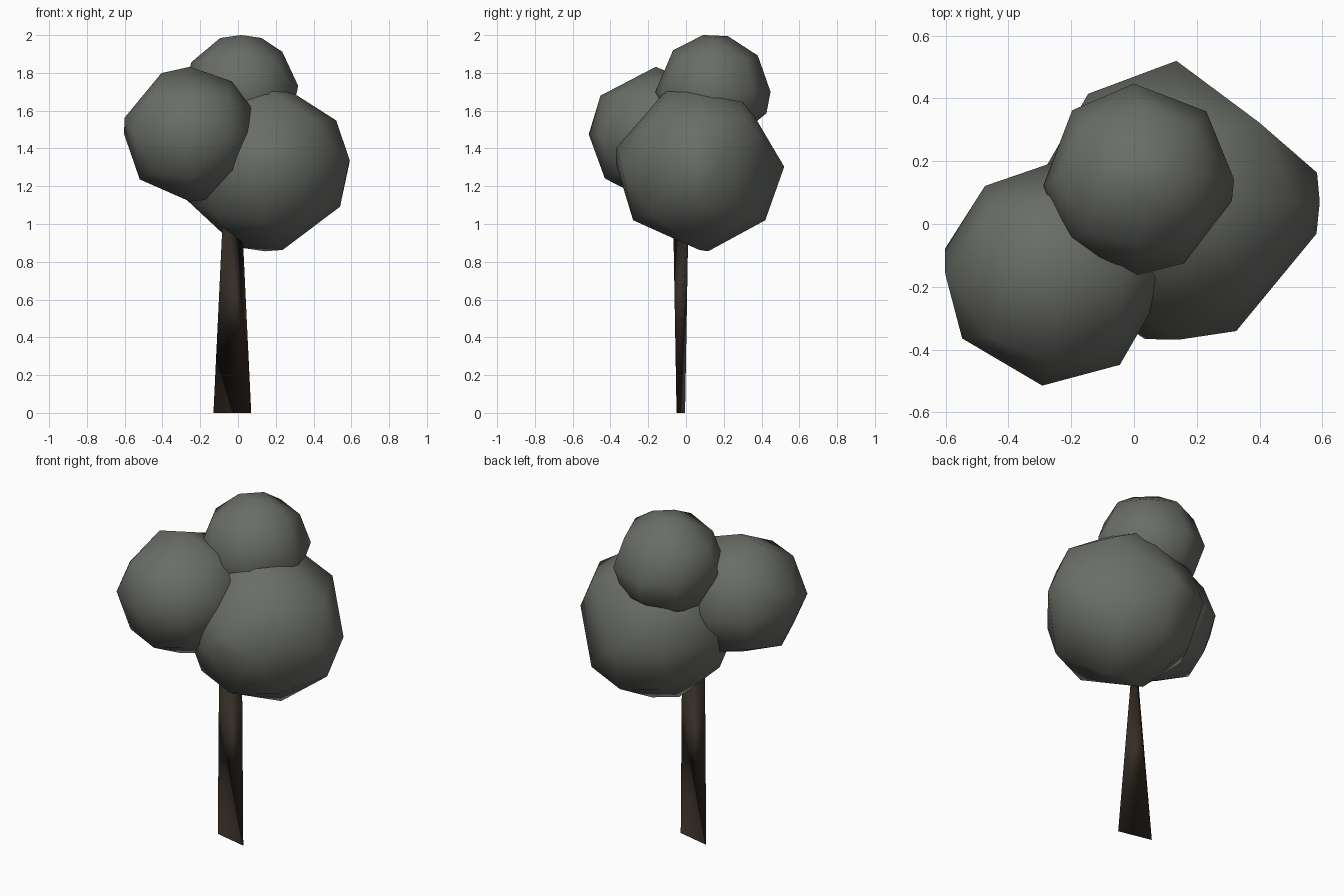
import bpy, bmesh
from math import radians, cos, sin
from itertools import product
from mathutils import Vector

if "Cube" in bpy.data.objects:
    bpy.data.objects.remove(bpy.data.objects["Cube"])


def material(name, colour):
    m = bpy.data.materials.new(name)
    m.diffuse_color = (*colour, 1)
    m.use_nodes = True
    m.node_tree.nodes["Principled BSDF"].inputs["Base Color"].default_value = m.diffuse_color
    return m


def hull_object(name, points, mat, merge=0.0):
    """Closed, smooth-shaded low-poly solid wrapped around a few points."""
    bm = bmesh.new()
    for p in points:
        bm.verts.new(p)
    if merge:
        bmesh.ops.remove_doubles(bm, verts=bm.verts[:], dist=merge)
    bmesh.ops.convex_hull(bm, input=bm.verts[:])
    loose = [v for v in bm.verts if not v.link_faces]
    bmesh.ops.delete(bm, geom=loose, context='VERTS')
    bmesh.ops.recalc_face_normals(bm, faces=bm.faces[:])
    for f in bm.faces:
        f.smooth = True
    me = bpy.data.meshes.new(name)
    bm.to_mesh(me)
    bm.free()
    me.materials.append(mat)
    ob = bpy.data.objects.new(name, me)
    bpy.context.collection.objects.link(ob)
    return ob


def leaf_clump(name, centre, r, front, side, top):
    """Rough ball: corner angles around the front, side and top outlines."""
    dirs = []
    for angles, (u, v) in ((front, (0, 2)), (side, (1, 2)), (top, (0, 1))):
        for a in angles:
            d = Vector((0, 0, 0))
            d[u], d[v] = cos(radians(a)), sin(radians(a))
            dirs.append(d)
    # one slightly sunken corner between each trio of outlines
    dirs += [Vector(s).normalized() * 0.98 for s in product((-1, 1), repeat=3)]
    c = Vector(centre)
    hull_object(name, [c + d * r for d in dirs], leaf, 0.22 * r)


leaf = material("leaf", (0.145, 0.153, 0.135))
bark = material("bark", (0.035, 0.026, 0.02))

# Foliage: large low clump, left clump, top clump
leaf_clump("large_foliage", (0.143, 0.07, 1.303), 0.45,
           (82, 33, 4, -28, -78, -109, 203, 165, 125),
           (11, -39, -84, -141, 167, 111, 61),
           (91, 12, -13, -66, -104, 130, 170, 215))
leaf_clump("left_foliage", (-0.255, -0.16, 1.475), 0.357,
           (115, 88, 52, 22, -20, -77, 222, 166),
           (90, 145, 180, 221, -95, -45, 0, 45),
           (128, 89, 40, -6, -54, -96, -145, 167))
leaf_clump("top_foliage", (0.015, 0.143, 1.70), 0.305,
           (111, 69, 44, 6, -35, -80, -130, 149, 190),
           (134, 100, 75, 39, -22, -80, -130, 180),
           (134, 93, 45, -13, -62, -109, -141, 184))

# Trunk: thin bottom edge twisting into a crosswise top edge
hull_object("trunk", [(-0.13, -0.005, 0), (0.07, -0.05, 0),
                      (-0.075, -0.07, 1.15), (0.015, 0.015, 1.15)], bark)
